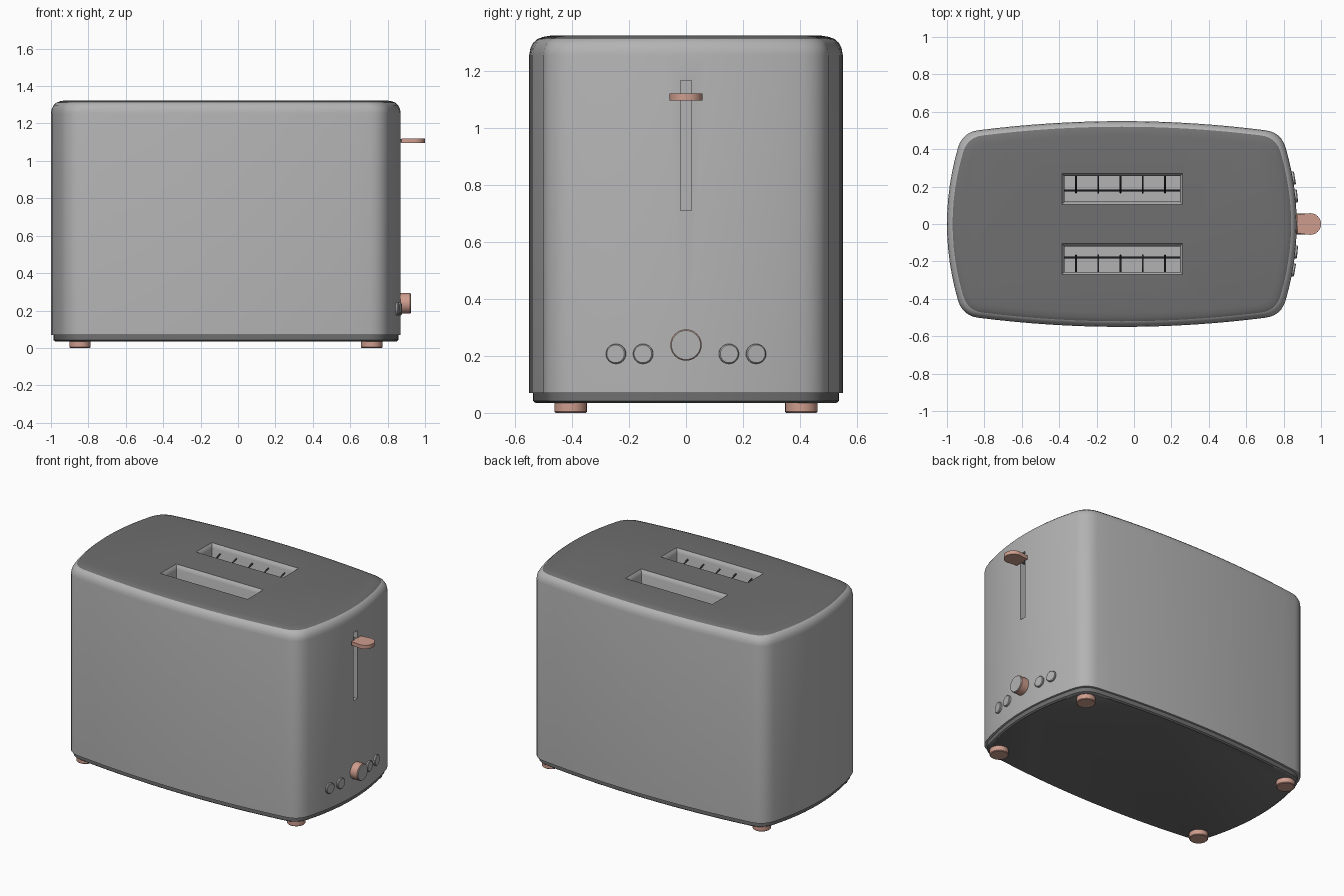
import bpy, bmesh, math
from mathutils import Matrix, Vector

if "Cube" in bpy.data.objects:
    bpy.data.objects.remove(bpy.data.objects["Cube"])

CX = -0.065            # body centre in x
HX, HY = 0.935, 0.55   # body half sizes


def material(name, c):
    m = bpy.data.materials.new(name)
    m.diffuse_color = (*c, 1)
    m.use_nodes = True
    m.node_tree.nodes["Principled BSDF"].inputs["Base Color"].default_value = m.diffuse_color
    return m


COPPER = material("copper", (0.62, 0.34, 0.27))
DARK = material("dark_grey", (0.16, 0.16, 0.16))
WIRE = material("wire_black", (0.04, 0.04, 0.04))
GREY = material("grey", (0.45, 0.45, 0.45))


def finish(name, bm, mat=None, angle=35):
    bmesh.ops.recalc_face_normals(bm, faces=bm.faces)
    me = bpy.data.meshes.new(name)
    bm.to_mesh(me)
    bm.free()
    ob = bpy.data.objects.new(name, me)
    bpy.context.collection.objects.link(ob)
    if mat:
        me.materials.append(mat)
    smooth(ob, angle)
    return ob


def smooth(ob, angle=35):
    bpy.ops.object.select_all(action='DESELECT')
    ob.select_set(True)
    bpy.context.view_layer.objects.active = ob
    bpy.ops.object.shade_smooth_by_angle(angle=math.radians(angle))


def loft(rings):
    """Skin a stack of closed point rings and cap both ends."""
    bm = bmesh.new()
    rows = [[bm.verts.new(p) for p in r] for r in rings]
    n = len(rows[0])
    for a, b in zip(rows, rows[1:]):
        for i in range(n):
            bm.faces.new((a[i], a[(i + 1) % n], b[(i + 1) % n], b[i]))
    bm.faces.new(rows[0])
    bm.faces.new(rows[-1])
    return bm


def footprint():
    """Bulged rectangle with rounded corners, centred on the origin."""
    kx, ky, r = 0.85, 0.49, 0.08
    side = lambda x: HY - (HY - ky) * (x / kx) ** 2
    end = lambda y: HX - (HX - kx) * (y / ky) ** 2
    n = 6
    q = [Vector((end(y), y)) for y in [(ky - r) * i / n for i in range(n + 1)]]
    a, c = q[-1], Vector((kx, ky))
    b = Vector((kx - r, side(kx - r)))
    for i in range(1, 6):
        t = i / 6
        q.append(a * (1 - t) ** 2 + c * 2 * t * (1 - t) + b * t * t)
    q += [Vector((x, side(x))) for x in [(kx - r) * (1 - i / 8) for i in range(9)]]
    half = q + [Vector((-p.x, p.y)) for p in reversed(q[:-1])]
    return half + [Vector((p.x, -p.y)) for p in reversed(half[1:-1])]


OUTLINE = footprint()


def body_ring(inset, z):
    sx, sy = (HX - inset) / HX, (HY - inset) / HY
    return [(CX + p.x * sx, p.y * sy, z) for p in OUTLINE]


def rect_ring(x0, x1, y0, y1, z):
    return [(x0, y0, z), (x1, y0, z), (x1, y1, z), (x0, y1, z)]


def disc(name, loc, r, h, mat=None, direction=(0, 0, 1), bevel=0.004):
    """Cylinder starting at loc and running h along direction."""
    rot = Vector(direction).to_track_quat('Z', 'Y').to_matrix().to_4x4()
    prof = [(r, 0), (r, h - bevel), (r - bevel, h)]
    bm = loft([[(a * math.cos(t), a * math.sin(t), z)
                for t in [2 * math.pi * i / 32 for i in range(32)]] for a, z in prof])
    bm.transform(Matrix.Translation(loc) @ rot)
    return finish(name, bm, mat)


# Body shell with softly rounded top rim
body = finish("body", loft([body_ring(i, z) for i, z in (
    (0, 0.07), (0, 1.255), (0.004, 1.278), (0.014, 1.298), (0.03, 1.312),
    (0.05, 1.319), (0.075, 1.323))]), GREY)
body.data.materials.append(DARK)
for f in body.data.polygons:
    if f.normal.z > 0.85:
        f.material_index = 1

# Bread slots and lever track, cut from the body
SX0, SX1, SY0, SY1 = -0.385, 0.26, 0.105, 0.27
cutters = []
for s in (-1, 1):
    rings = []
    for g, z in ((-0.014, 0.5), (-0.014, 1.295), (-0.008, 1.312), (0.002, 1.326), (0.002, 1.4)):
        y = sorted((s * (SY0 - g), s * (SY1 + g)))
        rings.append(rect_ring(SX0 - g, SX1 + g, y[0], y[1], z))
    cutters.append(finish("slot_cutter", loft(rings), GREY))
cutters.append(finish("track_cutter", loft([
    rect_ring(0.82, 0.95, -0.02, 0.02, z) for z in (0.71, 1.165)]), GREY))
for c in cutters:
    c.hide_render = True
    m = body.modifiers.new("cut", 'BOOLEAN')
    m.operation, m.object, m.solver = 'DIFFERENCE', c, 'EXACT'
dg = bpy.context.evaluated_depsgraph_get()
cut_mesh = bpy.data.meshes.new_from_object(body.evaluated_get(dg))
body.modifiers.clear()
body.data = cut_mesh
for c in cutters:
    bpy.data.objects.remove(c)
smooth(body)

# Base plate and feet
finish("base", loft([body_ring(0.022, 0.035), body_ring(0.013, 0.042),
                     body_ring(0.013, 0.072)]), DARK)
for x in (-0.845, 0.715):
    for y in (-0.405, 0.405):
        disc("foot", (x, y, 0.038), 0.057, 0.038, COPPER, (0, 0, -1))


# Bread guide wires in each slot
def wires(name, paths):
    cu = bpy.data.curves.new(name, 'CURVE')
    cu.dimensions = '3D'
    cu.bevel_depth, cu.bevel_resolution, cu.use_fill_caps = 0.005, 1, True
    for pts in paths:
        sp = cu.splines.new('POLY')
        sp.points.add(len(pts) - 1)
        for p, co in zip(sp.points, pts):
            p.co = (*co, 1)
    cu.materials.append(WIRE)
    bpy.context.collection.objects.link(bpy.data.objects.new(name, cu))


BEND = ((0.256, 1.272), (0.22, 1.262), (0.192, 1.235), (0.175, 1.19), (0.168, 1.12), (0.168, 0.51))
for s in (-1, 1):
    paths = [[(-0.31 + 0.119 * i, s * y, z) for y, z in BEND] for i in range(5)]
    paths.append([(SX0 + 0.012, s * 0.18, 0.9), (SX1 - 0.012, s * 0.18, 0.9)])
    wires("guide_wires", paths)

# Lever paddle with rounded tip, and its stem
tip = [(0.942 + 0.058 * math.cos(t), 0.058 * math.sin(t))
       for t in [math.pi * (i / 16 - 0.5) for i in range(17)]]
shape = [(0.875, -0.05)] + tip + [(0.875, 0.05)]
finish("lever", loft([[(x, y, z) for x, y in shape] for z in (1.095, 1.12)]), COPPER)
finish("lever_stem", loft([rect_ring(0.815, 0.885, -0.014, 0.014, z)
                           for z in (1.098, 1.117)]), DARK)

# Browning knob with grey face, and four buttons following the curved end
disc("knob", (0.855, 0, 0.238), 0.055, 0.068, COPPER, (1, 0, 0))
disc("knob_face", (0.918, 0, 0.238), 0.052, 0.007, GREY, (1, 0, 0), 0.001)
for y in (-0.245, -0.15, 0.15, 0.245):
    k = 0.085 / 0.49 ** 2
    n = Vector((1, 2 * k * y, 0)).normalized()
    p = Vector((0.87 - k * y * y, y, 0.207)) - n * 0.01
    disc("button", p, 0.035, 0.022, GREY, n)
